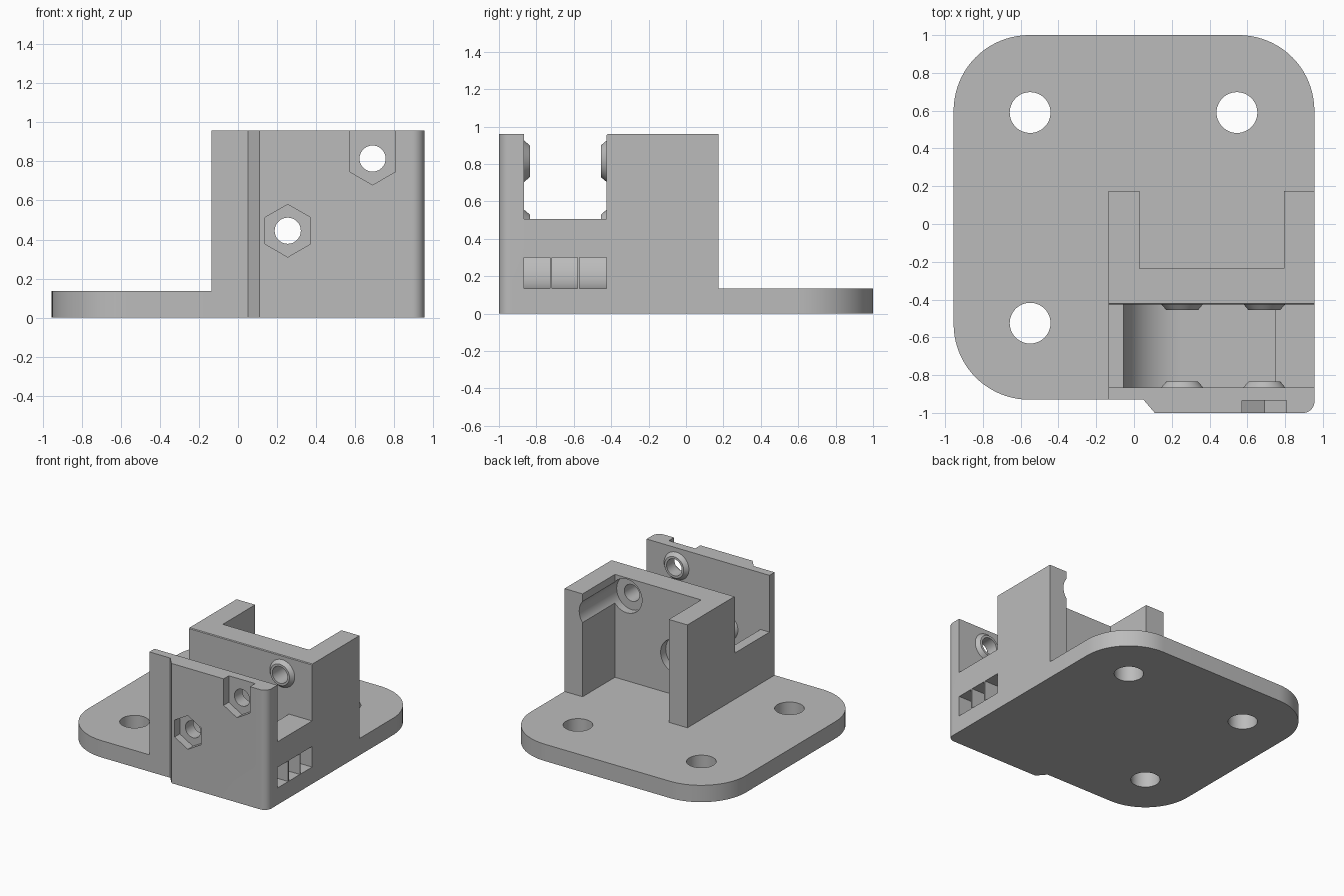
import bpy, bmesh, math
from mathutils import Vector

cube = bpy.data.objects.get("Cube")
if cube:
    bpy.data.objects.remove(cube, do_unlink=True)

grey = bpy.data.materials.new("plain grey")
grey.use_nodes = True
grey.diffuse_color = (0.5, 0.5, 0.5, 1)
grey.node_tree.nodes["Principled BSDF"].inputs["Base Color"].default_value = (0.5, 0.5, 0.5, 1)

PLACE = {"x": lambda u, v, w: (w, u, v),
         "y": lambda u, v, w: (u, w, v),
         "z": lambda u, v, w: (u, v, w)}


def loft(name, axis, lower, upper, lo, hi):
    """Solid between two matching outlines at lo and hi along an axis."""
    bm = bmesh.new()
    a = [bm.verts.new(PLACE[axis](u, v, lo)) for u, v in lower]
    b = [bm.verts.new(PLACE[axis](u, v, hi)) for u, v in upper]
    bm.faces.new(a)
    bm.faces.new(b)
    for i in range(len(a)):
        j = (i + 1) % len(a)
        bm.faces.new((a[i], a[j], b[j], b[i]))
    bmesh.ops.recalc_face_normals(bm, faces=bm.faces)
    mesh = bpy.data.meshes.new(name)
    bm.to_mesh(mesh)
    bm.free()
    mesh.materials.append(grey)
    ob = bpy.data.objects.new(name, mesh)
    bpy.context.collection.objects.link(ob)
    return ob


def prism(name, axis, outline, lo, hi):
    return loft(name, axis, outline, outline, lo, hi)


def arc(cx, cy, r, start, end, steps):
    angles = [math.radians(start + (end - start) * i / steps) for i in range(steps + 1)]
    return [(cx + r * math.cos(t), cy + r * math.sin(t)) for t in angles]


def circle(cx, cy, r, sides=48):
    return arc(cx, cy, r, 0, 360, sides)[:-1]


def rect(u0, u1, v0, v1):
    return [(u0, v0), (u1, v0), (u1, v1), (u0, v1)]


def combine(target, tool, operation):
    mod = target.modifiers.new("combine", "BOOLEAN")
    mod.operation, mod.solver, mod.object = operation, "EXACT", tool
    bpy.ops.object.select_all(action="DESELECT")
    bpy.context.view_layer.objects.active = target
    target.select_set(True)
    bpy.ops.object.modifier_apply(modifier=mod.name)
    bpy.data.objects.remove(tool, do_unlink=True)


def cut(target, axis, outline, lo, hi):
    combine(target, prism("cutter", axis, outline, lo, hi), "DIFFERENCE")


LEFT, RIGHT, FRONT, PLATE, TOP = -0.135, 0.955, -0.93, 0.135, 0.96
WALL_F, WALL_B, LEDGE = -0.865, -0.425, 0.505
LOW_BOLT, HIGH_BOLT = Vector((0.255, 0.445)), Vector((0.69, 0.815))
BOLTS = (LOW_BOLT, HIGH_BOLT)

# Housing block with stepped front and rounded front corner
footprint = [(LEFT, 0.175), (LEFT, FRONT), (0.05, FRONT), (0.11, -1)]
footprint += arc(RIGHT - 0.06, -0.94, 0.06, -90, 0, 10) + [(RIGHT, 0.175)]
body = prism("mounting_bracket", "z", footprint, 0, TOP)

# Rear pocket, open to the back
cut(body, "z", rect(0.03, 0.795, -0.235, 0.3), PLATE, 1.2)

# Cross slot with rounded pulley well
well = [(-0.3, LEDGE), (-0.055, LEDGE)] + arc(*LOW_BOLT, 0.31, 180, 270, 24)
well += [(0.75, PLATE), (0.75, LEDGE), (1.2, LEDGE), (1.2, 1.2), (-0.3, 1.2)]
cut(body, "y", well, WALL_F, WALL_B)
cut(body, "x", [(WALL_B - 0.01, TOP - 0.02), (WALL_B + 0.012, TOP + 0.01),
                (WALL_B - 0.01, TOP + 0.01)], -0.3, 1.2)

# Three small windows in the side wall
for y in (WALL_F, -0.717, -0.569):
    cut(body, "x", rect(y, y + 0.137 if y < -0.6 else WALL_B, PLATE, 0.3), 0.7, 1.2)

# Tapered bosses, bolt holes and rear counterbores
for bolt in BOLTS:
    wide, narrow = circle(*bolt, 0.127), circle(*bolt, 0.085)
    combine(body, loft("boss", "y", wide, narrow, WALL_F - 0.02, WALL_F + 0.03), "UNION")
    combine(body, loft("boss", "y", narrow, wide, WALL_B - 0.03, WALL_B + 0.02), "UNION")
    cut(body, "y", circle(*bolt, 0.067), -1.2, -0.1)
    cut(body, "y", circle(*bolt, 0.135), -0.3, 0.4)

# Hexagonal nut recesses, the upper one open at the top
hexagon = arc(*LOW_BOLT, 0.135, 30, 330, 5)
cut(body, "y", hexagon, -1.2, -0.935)
x, z = HIGH_BOLT
slot = arc(x, z, 0.135, 210, 330, 2) + [(x + 0.117, 1.2), (x - 0.117, 1.2)]
cut(body, "y", slot, -1.2, -0.935)

# Base plate with three rounded corners and three screw holes
R = 0.4
outline = [(RIGHT, FRONT)] + arc(RIGHT - R, 1 - R, R, 0, 90, 20)
outline += arc(-RIGHT + R, 1 - R, R, 90, 180, 20) + arc(-RIGHT + R, FRONT + R, R, 180, 270, 20)
plate = prism("base_plate", "z", outline, 0, PLATE)
for hole in ((-0.55, 0.59), (0.545, 0.59), (-0.55, -0.525)):
    cut(plate, "z", circle(*hole, 0.108), -0.2, 0.4)
combine(body, plate, "UNION")

bpy.ops.object.select_all(action="DESELECT")
bpy.context.view_layer.objects.active = body
body.select_set(True)
bpy.ops.object.shade_smooth_by_angle(angle=math.radians(25))
